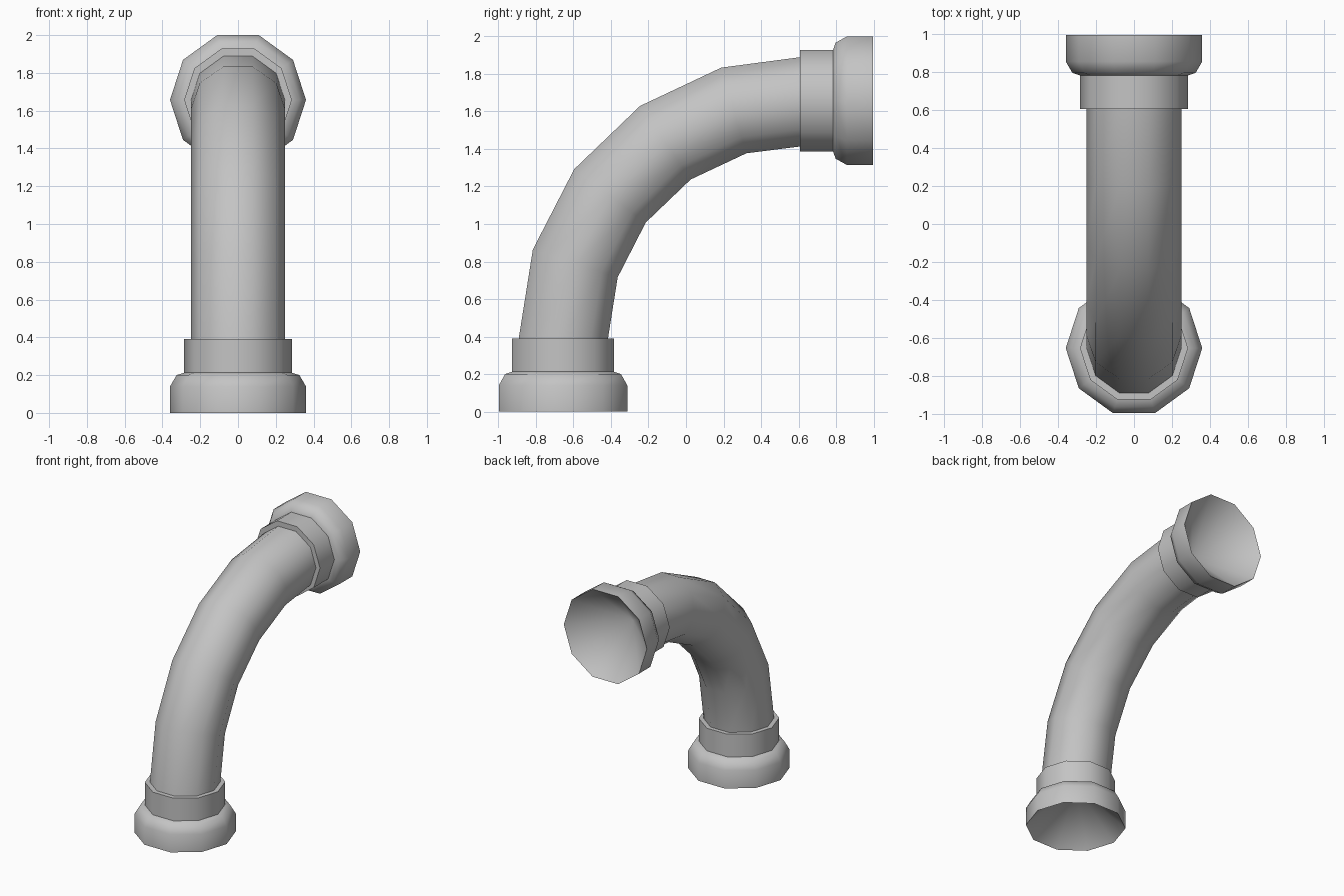
import bpy, bmesh, math
from mathutils import Vector

cube = bpy.data.objects.get("Cube")
if cube:
    bpy.data.objects.remove(cube, do_unlink=True)

SIDES = 10

grey = bpy.data.materials.new("pipe grey")
grey.use_nodes = True
colour = (0.55, 0.55, 0.55, 1)
grey.diffuse_color = colour
grey.node_tree.nodes["Principled BSDF"].inputs["Base Color"].default_value = colour


def ring(bm, centre, up, radius):
    """Polygon ring spanned by x and the given up direction."""
    if radius == 0:
        return [bm.verts.new(centre)] * SIDES
    angles = [math.tau * i / SIDES for i in range(SIDES)]
    side = Vector((1, 0, 0))
    return [bm.verts.new(centre + radius * (side * math.cos(a) + up * math.sin(a)))
            for a in angles]


def loft(name, sections):
    """Skin a list of (centre, up, radius) sections."""
    bm = bmesh.new()
    rings = [ring(bm, *s) for s in sections]
    for a, b in zip(rings, rings[1:]):
        for i in range(SIDES):
            j = (i + 1) % SIDES
            corners = list(dict.fromkeys((a[i], a[j], b[j], b[i])))
            bm.faces.new(corners)
    bmesh.ops.recalc_face_normals(bm, faces=bm.faces)
    mesh = bpy.data.meshes.new(name)
    bm.to_mesh(mesh)
    bm.free()
    mesh.materials.append(grey)
    obj = bpy.data.objects.new(name, mesh)
    bpy.context.collection.objects.link(obj)
    bpy.ops.object.select_all(action="DESELECT")
    obj.select_set(True)
    bpy.context.view_layer.objects.active = obj
    bpy.ops.object.shade_smooth_by_angle(angle=math.radians(50))
    return obj


# Curved pipe: centre line in the y-z plane
path = [Vector((0, y, z)) for y, z in (
    (-0.655, 0.38), (-0.59, 0.79), (-0.405, 1.15),
    (-0.11, 1.433), (0.255, 1.605), (0.617, 1.652))]
tangents = [Vector((0, 0, 1))]
for before, here, after in zip(path, path[1:], path[2:]):
    tangents.append(((here - before).normalized() + (after - here).normalized()).normalized())
tangents.append(Vector((0, 1, 0)))
loft("curved_pipe", [(p, Vector((0, t.z, -t.y)), 0.25) for p, t in zip(path, tangents)])

# End fittings: hollow cone mouth, rounded bell, collar and its ledge
profile = [(0, 0.34), (0.36, 0), (0.36, 0.14), (0.325, 0.2),
           (0.285, 0.213), (0.285, 0.39), (0, 0.39)]
for name, place, turn in (("lower_fitting", (0, -0.655, 0), 0),
                          ("upper_fitting", (0, 0.997, 1.657), math.pi / 2)):
    fitting = loft(name, [(Vector((0, 0, h)), Vector((0, 1, 0)), r) for r, h in profile])
    fitting.location = place
    fitting.rotation_euler.x = turn
